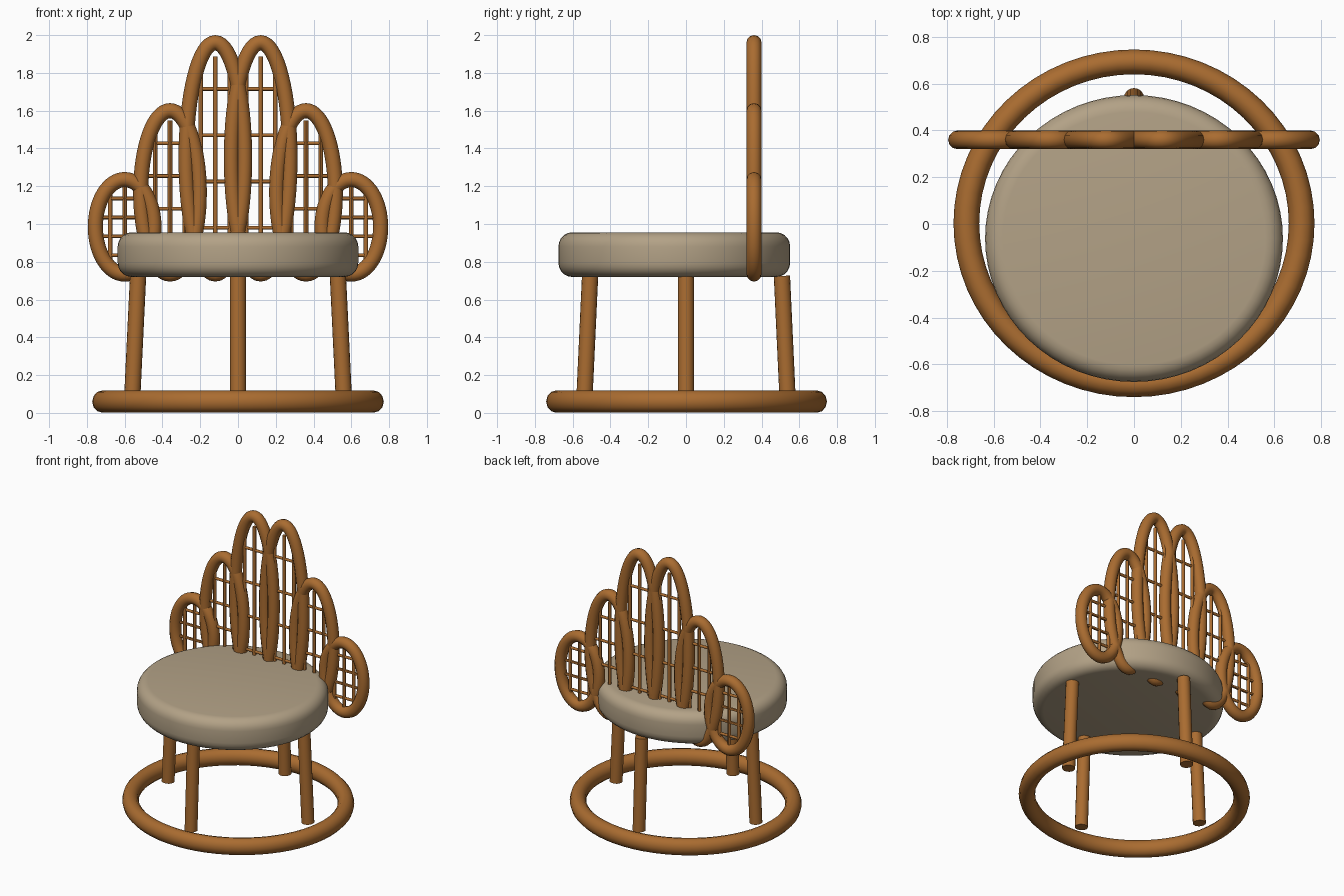
import bpy
from math import sin, cos, pi, sqrt
from mathutils import Vector

cube = bpy.data.objects.get("Cube")
if cube:
    bpy.data.objects.remove(cube, do_unlink=True)


def material(name, rgb):
    m = bpy.data.materials.new(name)
    m.use_nodes = True
    color = (*rgb, 1)
    m.diffuse_color = color
    bsdf = next(n for n in m.node_tree.nodes if n.type == 'BSDF_PRINCIPLED')
    bsdf.inputs["Base Color"].default_value = color
    return m


rattan = material("rattan brown", (0.40, 0.15, 0.03))
fabric = material("beige fabric", (0.45, 0.36, 0.24))


def finish(name, mat):
    """Name, colour and smooth the active object."""
    ob = bpy.context.object
    ob.name = name
    ob.data.materials.clear()
    ob.data.materials.append(mat)
    bpy.ops.object.shade_smooth_by_angle(angle=pi / 4)
    return ob


def rod(name, start, end, radius, sides=12):
    a, b = Vector(start), Vector(end)
    bpy.ops.mesh.primitive_cylinder_add(
        vertices=sides, radius=radius, depth=(b - a).length, location=(a + b) / 2,
        rotation=(b - a).to_track_quat('Z', 'Y').to_euler())
    return finish(name, rattan)


def oval_loop(name, cx, cy, cz, rx, rz, tube, count=64):
    """Upright elliptical hoop of constant thickness."""
    curve = bpy.data.curves.new(name, 'CURVE')
    curve.dimensions = '3D'
    curve.bevel_depth = tube
    curve.bevel_resolution = 4
    spline = curve.splines.new('POLY')
    spline.points.add(count - 1)
    spline.use_cyclic_u = True
    for i, p in enumerate(spline.points):
        t = 2 * pi * i / count
        p.co = (cx + rx * cos(t), cy, cz + rz * sin(t), 1)
    ob = bpy.data.objects.new(name, curve)
    bpy.context.collection.objects.link(ob)
    bpy.ops.object.select_all(action='DESELECT')
    ob.select_set(True)
    bpy.context.view_layer.objects.active = ob
    bpy.ops.object.convert(target='MESH')
    finish(name, rattan)


# Floor ring, slightly narrower front to back
bpy.ops.mesh.primitive_torus_add(major_segments=64, minor_segments=12,
                                 major_radius=0.717, minor_radius=0.055,
                                 location=(0, 0.003, 0.06))
bpy.context.object.scale = (1, 0.963, 1.07)
finish("base_ring", rattan)

# Four legs leaning gently inward
for name, dx, dy in (("left_leg", 1, 0), ("right_leg", -1, 0),
                     ("back_leg", 0, 1), ("front_leg", 0, -1)):
    dy *= 0.96
    rod(name, (dx * 0.561, dy * 0.561, 0.06), (dx * 0.529, dy * 0.529, 0.725), 0.043, 16)

# Round cushion
bpy.ops.mesh.primitive_cylinder_add(vertices=64, radius=0.637, depth=0.236,
                                    location=(0, -0.062, 0.838))
seat = bpy.context.object
seat.scale.y = 0.963
bevel = seat.modifiers.new("rounded_edge", 'BEVEL')
bevel.width = 0.075
bevel.segments = 5
bevel.limit_method = 'ANGLE'
bpy.ops.object.modifier_apply(modifier=bevel.name)
finish("seat_cushion", fabric)

# Fan-shaped back: mirrored hoops, each with a woven lattice
BACK_Y, TUBE, RX, BOTTOM = 0.36, 0.04, 0.155, 0.695
for label, x, top in (("inner", 0.12, 2.0), ("middle", 0.36, 1.64), ("outer", 0.6, 1.275)):
    cz = (top + BOTTOM) / 2
    rz = (top - BOTTOM) / 2 - TUBE
    for side, sign in (("left", 1), ("right", -1)):
        cx = sign * x
        prefix = f"{side}_{label}"
        oval_loop(prefix + "_hoop", cx, BACK_Y, cz, RX, rz, TUBE)
        for f in (-0.5, 0, 0.5):
            h = rz * 0.88 * sqrt(1 - f * f)
            vx = cx + f * RX
            rod(prefix + "_upright", (vx, BACK_Y, cz - h), (vx, BACK_Y, cz + h), 0.012, 8)
        for f in (-0.6, -0.2, 0.2, 0.6):
            w = RX * 0.95 * sqrt(1 - f * f)
            hz = cz + f * rz
            rod(prefix + "_crossbar", (cx - w, BACK_Y, hz), (cx + w, BACK_Y, hz), 0.01, 8)
